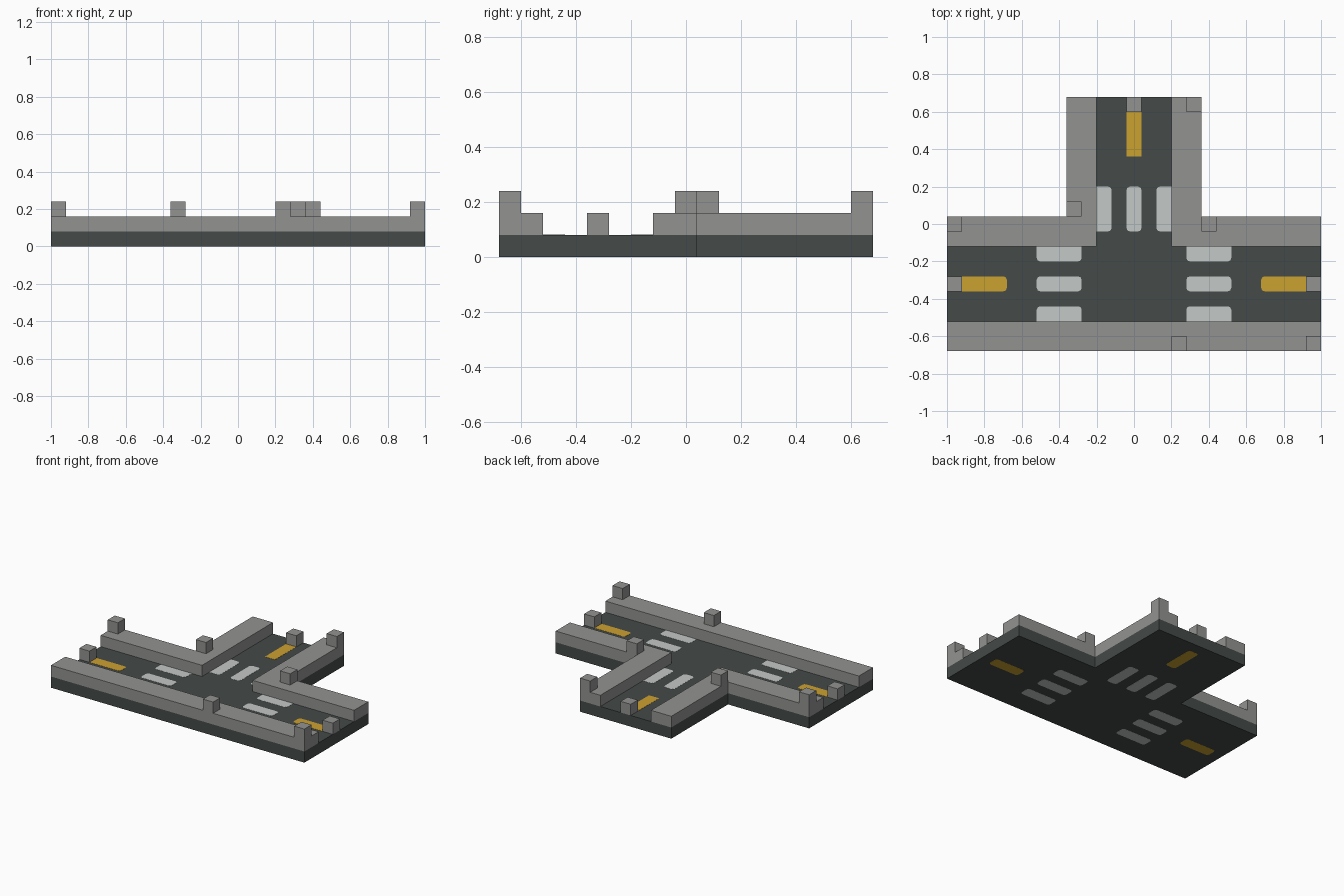
import bpy
import bmesh
from math import cos, sin, pi

default = bpy.data.objects.get("Cube")
if default:
    bpy.data.objects.remove(default, do_unlink=True)

CELL = 0.08          # size of one building block
SKIN = 0.001         # thickness of painted plates


def material(name, rgb):
    mat = bpy.data.materials.new(name)
    mat.use_nodes = True
    mat.diffuse_color = (*rgb, 1)
    mat.node_tree.nodes["Principled BSDF"].inputs["Base Color"].default_value = (*rgb, 1)
    return mat


asphalt = material("dark asphalt", (0.058, 0.070, 0.067))
concrete = material("grey concrete", (0.29, 0.29, 0.285))
white = material("white paint", (0.55, 0.58, 0.57))
yellow = material("yellow paint", (0.60, 0.355, 0.03))


def prism(name, outline, z0, z1, mat):
    """Extrude a flat outline upwards into a solid."""
    bm = bmesh.new()
    base = bm.faces.new([bm.verts.new((x, y, z0)) for x, y in outline])
    grown = bmesh.ops.extrude_face_region(bm, geom=[base])["geom"]
    for v in grown:
        if isinstance(v, bmesh.types.BMVert):
            v.co.z = z1
    bmesh.ops.recalc_face_normals(bm, faces=bm.faces)
    mesh = bpy.data.meshes.new(name)
    bm.to_mesh(mesh)
    bm.free()
    mesh.materials.append(mat)
    obj = bpy.data.objects.new(name, mesh)
    bpy.context.collection.objects.link(obj)
    return obj


def rectangle(cx, cy, w, d, radius=0, square=(0, 0)):
    """Rectangle with rounded corners, left sharp on the side 'square' points to."""
    points = []
    for i, (sx, sy) in enumerate([(1, 1), (-1, 1), (-1, -1), (1, -1)]):
        x, y = cx + sx * w / 2, cy + sy * d / 2
        if radius == 0 or sx * square[0] + sy * square[1] > 0:
            points.append((x, y))
            continue
        for step in range(3):
            a = (i + step / 2) * pi / 2
            points.append((x + radius * (cos(a) - sx), y + radius * (sin(a) - sy)))
    return points


def flip(outline):
    return [(-x, y) for x, y in outline]


# Road slab, T-shaped
half = [(1, -0.68), (1, 0.04), (0.36, 0.04), (0.36, 0.68)]
prism("road_slab", half + flip(half)[::-1], SKIN, CELL, asphalt)

# Raised pavements
prism("front_pavement", rectangle(0, -0.6, 2, 2 * CELL), CELL, 2 * CELL, concrete)
corner = [(1, -0.12), (1, 0.04), (0.36, 0.04), (0.36, 0.68), (0.2, 0.68), (0.2, -0.12)]
prism("left_pavement", corner, CELL, 2 * CELL, concrete)
prism("right_pavement", flip(corner), CELL, 2 * CELL, concrete)


# Posts: on the pavements and at the open road ends
def post(name, x, y, level):
    prism(name, rectangle(x, y, CELL, CELL), level * CELL, (level + 1) * CELL, concrete)


for i, (x, y) in enumerate([(-0.96, 0), (-0.32, 0.08), (0.4, 0), (0.32, 0.64),
                            (0.24, -0.64), (0.96, -0.64)]):
    post(f"pavement_post_{i + 1}", x, y, 2)
for name, x, y in [("left", 0.96, -0.32), ("right", -0.96, -0.32), ("back", 0, 0.64)]:
    post(f"{name}_road_end_post", x, y, 1)


# Painted markings, showing on the top and on the underside
def marking(name, x, y, w, d, mat, square=(0, 0), radius=0.018):
    prism(name + "_top", rectangle(x, y, w, d, radius, square), CELL - SKIN, CELL + SKIN, mat)
    prism(name + "_underside", rectangle(x, y, w, d, 0.018), 0, 2 * SKIN, mat)


LONG = 3 * CELL
for side, s in (("left", 1), ("right", -1)):
    marking(f"{side}_lane_line", s * 0.8, -0.32, LONG, CELL, yellow, (s, 0))
    for k in (-1, 0, 1):
        marking(f"{side}_crossing_stripe_{k + 2}", s * 0.4, -0.32 + 2 * k * CELL,
                LONG, CELL, white, (0, k))
marking("back_lane_line", 0, 0.48, CELL, LONG, yellow, radius=0)
for k in (-1, 0, 1):
    marking(f"back_crossing_stripe_{k + 2}", 2 * k * CELL, 0.08, CELL, LONG, white, (k, 0))

# Underside rim that seats the slab on the ground
prism("slab_foot", half + flip(half)[::-1], SKIN / 2, 2 * SKIN, asphalt)
